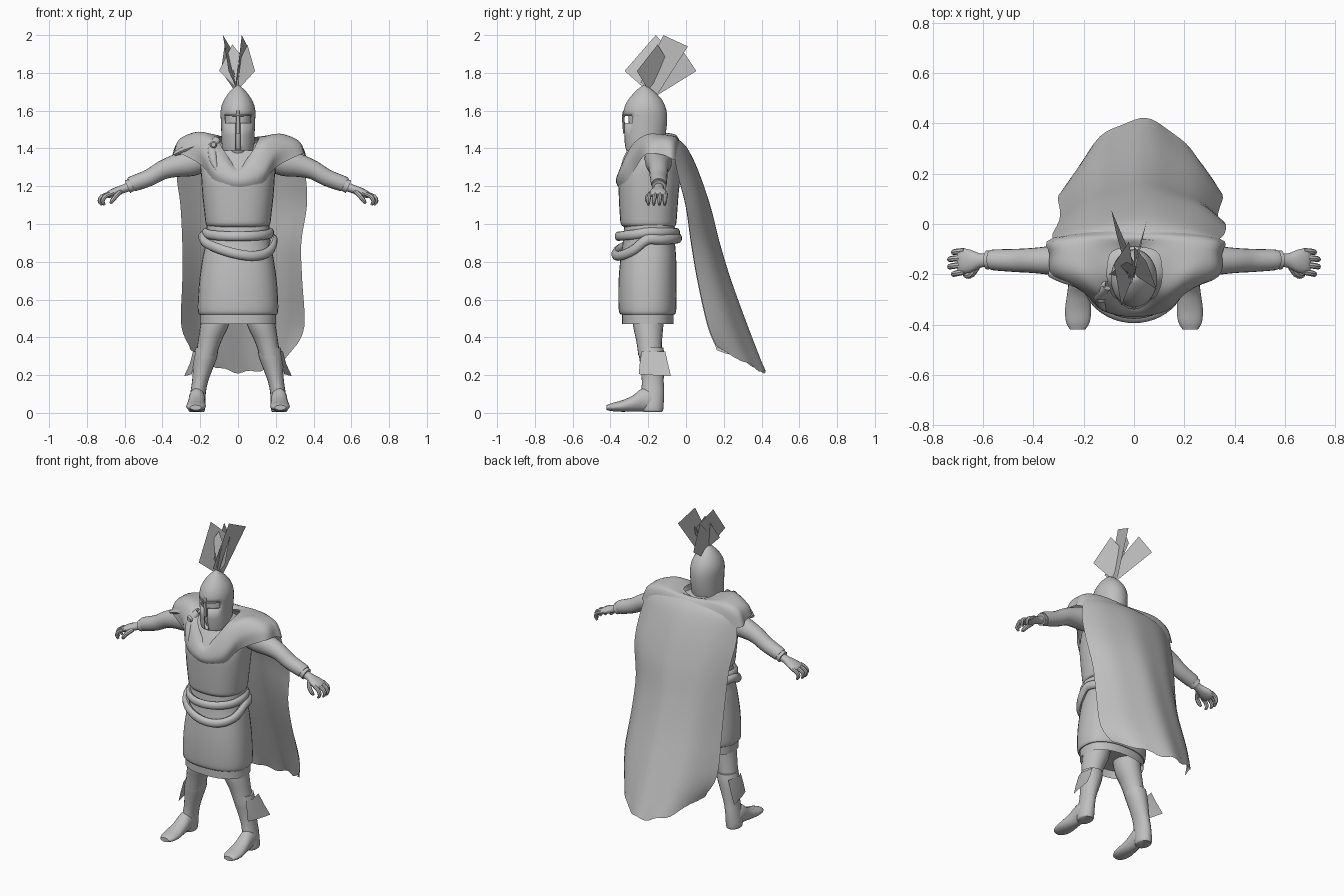
import bpy, bmesh, math
from mathutils import Vector

grey = bpy.data.materials.new("grey stone")
grey.diffuse_color = (0.52, 0.52, 0.52, 1)


def spline(keys, steps, closed=False):
    """Catmull-Rom curve through tuples of numbers."""
    keys = [Vector(k) for k in keys]
    n, out = len(keys), []
    get = (lambda i: keys[i % n]) if closed else (lambda i: keys[max(0, min(n - 1, i))])
    for i in range(n if closed else n - 1):
        a, b, c, d = (get(i + j) for j in (-1, 0, 1, 2))
        for s in range(steps):
            t = s / steps
            out.append(0.5 * (2 * b + (c - a) * t + (2 * a - 5 * b + 4 * c - d) * t ** 2
                              + (3 * b - a - 3 * c + d) * t ** 3))
    return out if closed else out + [keys[-1]]


def grid(name, rows, wrap=False, loop=False, caps=False, angle=40, cut=None):
    """Skin rows of points with quads."""
    bm = bmesh.new()
    vs = [[bm.verts.new(p) for p in r] for r in rows]
    m, n = len(vs), len(vs[0])
    for i in range(m if loop else m - 1):
        for j in range(n if wrap else n - 1):
            a, b = vs[i], vs[(i + 1) % m]
            bm.faces.new((a[j], a[(j + 1) % n], b[(j + 1) % n], b[j]))
    if caps:
        bm.faces.new(vs[0][::-1])
        bm.faces.new(vs[-1])
    if cut:
        bmesh.ops.delete(bm, geom=[f for f in bm.faces if cut(f.calc_center_median())], context='FACES')
    bmesh.ops.recalc_face_normals(bm, faces=bm.faces)
    me = bpy.data.meshes.new(name)
    bm.to_mesh(me)
    bm.free()
    me.materials.append(grey)
    ob = bpy.data.objects.new(name, me)
    bpy.context.collection.objects.link(ob)
    bpy.ops.object.select_all(action='DESELECT')
    ob.select_set(True)
    bpy.context.view_layer.objects.active = ob
    if angle:
        bpy.ops.object.shade_smooth_by_angle(angle=math.radians(angle))
    return ob


def sweep(name, keys, side, n=20, steps=3, closed=False, power=1.0, axis=None, caps=True, **kw):
    """Skin ellipses (x, y, z, radius along side, other radius) along a path."""
    pts = spline(keys, steps, closed)
    side, rows, m = Vector(side), [], len(pts)
    for i, p in enumerate(pts):
        nxt = pts[(i + 1) % m] if closed else pts[min(i + 1, m - 1)]
        prv = pts[i - 1] if closed else pts[max(i - 1, 0)]
        t = Vector(axis) if axis else (Vector(nxt[:3]) - Vector(prv[:3])).normalized()
        up = t.cross(side).normalized()
        sd = up.cross(t)
        row = []
        for k in range(n):
            c, s = math.cos(2 * math.pi * k / n), math.sin(2 * math.pi * k / n)
            c, s = (math.copysign(abs(v) ** power, v) for v in (c, s))
            row.append(Vector(p[:3]) + sd * c * p[3] + up * s * p[4])
        rows.append(row)
    return grid(name, rows, wrap=True, loop=closed, caps=caps and not closed, **kw)


def upright(name, keys, **kw):
    """Body part with level rings from (z, x radius, front y, back y)."""
    return sweep(name, [(0, (f + b) / 2, z, rx, (b - f) / 2) for z, rx, f, b in keys], (1, 0, 0),
                 axis=(0, 0, 1), **kw)


# Torso, skirt and undertunic
upright("torso", [(.985, .155, -.33, -.06), (1.0, .17, -.345, -.052), (1.04, .176, -.35, -.048),
                  (1.15, .188, -.356, -.04), (1.25, .195, -.355, -.03), (1.33, .20, -.31, -.03),
                  (1.39, .17, -.265, -.05), (1.44, .08, -.24, -.12)], n=32, power=.85)
upright("skirt", [(.522, .195, -.335, -.07), (.527, .21, -.352, -.055), (.58, .213, -.358, -.05),
                  (.7, .205, -.357, -.05), (.82, .188, -.347, -.052), (.9, .172, -.335, -.058),
                  (1.02, .165, -.325, -.06)], n=32, power=.85)
upright("undertunic", [(.47, .2, -.338, -.065), (.535, .2, -.338, -.065)], n=32, power=.85, steps=1, caps=False)


# Belt and draped sash
def belt(name, rx, ry, cy, z0, drop, r, h, tilt=0):
    keys = []
    for i in range(16):
        a = math.tau * i / 16
        f = max(0, -math.sin(a))
        keys.append((rx * math.cos(a), cy + ry * math.sin(a),
                     z0 - drop * f ** .8 - tilt * math.cos(a) * (f + .3), h, r))
    sweep(name, keys, (0, 0, 1), n=10, closed=True)


belt("belt", .173, .155, -.205, .955, .02, .018, .025)
belt("draped_sash", .19, .167, -.208, .925, .085, .02, .026, .03)

# Shoulder mantle: sections from neck to hem, front centre round to back centre
sections = [
    [(0, -.315, 1.30), (0, -.355, 1.275), (0, -.37, 1.22), (0, -.335, 1.165)],
    [(.075, -.295, 1.385), (.10, -.325, 1.35), (.13, -.345, 1.27), (.125, -.325, 1.205)],
    [(.10, -.26, 1.43), (.15, -.275, 1.43), (.205, -.275, 1.38), (.20, -.265, 1.30)],
    [(.11, -.22, 1.45), (.21, -.205, 1.475), (.31, -.20, 1.43), (.335, -.21, 1.37)],
    [(.11, -.17, 1.46), (.22, -.13, 1.475), (.32, -.12, 1.44), (.35, -.12, 1.365)],
    [(.09, -.11, 1.46), (.18, -.06, 1.465), (.29, -.055, 1.43), (.335, -.055, 1.34)],
    [(0, -.09, 1.44), (0, -.055, 1.46), (0, -.025, 1.43), (0, .0, 1.385)]]
ring = sections + [[(-x * .96, y, z + .01 * (x > .1)) for x, y, z in s] for s in sections[-2:0:-1]]
lines = [spline([s[k] for s in ring], 4, True) for k in range(4)]
cols = [spline([ln[i] for ln in lines], 4) for i in range(len(lines[0]))]
grid("mantle", cols, loop=True, angle=60)
# Gathered fold and clasp on one shoulder
sweep("mantle_fold", [(-.11, -.25, 1.45, .02, .015), (-.135, -.28, 1.41, .025, .018), (-.13, -.32, 1.34, .02, .015),
                      (-.11, -.345, 1.28, .005, .005)], (1, 0, 0), n=10)
sweep("shoulder_fold", [(-.11, -.24, 1.445, .02, .02), (-.2, -.225, 1.42, .03, .022), (-.28, -.205, 1.395, .03, .02),
                        (-.335, -.19, 1.37, .02, .01)], (0, 1, 0), n=10)
sweep("clasp", [(-.13, -.30, 1.42, .02, .02), (-.13, -.312, 1.42, .012, .012)], (1, 0, 0), n=10, steps=1)

# Cape: (centre z, edge z, left x, right x, centre y, edge y)
cape_keys = [(1.46, 1.46, -.2, .2, -.06, -.10), (1.41, 1.41, -.30, .31, 0, -.07),
             (1.29, 1.27, -.325, .355, .06, -.045), (1.1, 1.1, -.305, .365, .125, 0),
             (.9, .9, -.295, .335, .175, .03), (.7, .7, -.295, .34, .235, .065),
             (.45, .46, -.30, .352, .325, .12), (.215, .34, -.25, .30, .415, .17)]
rows = []
for i, (zc, ze, xl, xr, yc, ye) in enumerate(spline(cape_keys, 4)):
    row, fall = [], i / 28
    for j in range(25):
        u = j / 12 - 1
        bulge = abs(u) ** 2.2
        ripple = .008 * fall * math.sin(u * 9 + .8)
        row.append(((xl + xr) / 2 + u * (xr - xl) / 2, yc + (ye - yc) * bulge + ripple,
                    zc + (ze - zc) * bulge + (.008 * math.sin(u * 14) if i == 28 else 0)))
    rows.append(row)
grid("cape", rows, angle=50)

# Helmet with open eye band and face slit
shell = [(1.39, .082, -.318, -.13), (1.42, .086, -.325, -.12), (1.47, .088, -.328, -.108), (1.535, .09, -.33, -.1),
         (1.572, .092, -.333, -.1), (1.6, .092, -.33, -.103), (1.63, .086, -.322, -.112), (1.66, .073, -.305, -.128),
         (1.69, .053, -.28, -.155), (1.71, .035, -.26, -.178), (1.725, .018, -.24, -.2), (1.735, .004, -.224, -.216)]
helmet = upright("helmet", shell, n=40, steps=1, cut=lambda c: c.y < -.2 and (
    1.535 < c.z < 1.572 and abs(c.x) < .07 or 1.4 < c.z < 1.535 and abs(c.x) < .01))
thick = helmet.modifiers.new("thickness", 'SOLIDIFY')
thick.thickness = .008
upright("head", [(1.36, .05, -.27, -.14), (1.42, .062, -.295, -.13), (1.5, .072, -.305, -.12),
                 (1.6, .07, -.3, -.12), (1.66, .04, -.27, -.16)])
sweep("nose_guard", [(0, -.328, 1.60, .008, .006), (0, -.332, 1.555, .010, .007), (0, -.327, 1.48, .011, .006)],
      (1, 0, 0), n=8, steps=1)
sweep("brow_ridge", [(-.085, -.25, 1.576, .004, .004), (-.055, -.308, 1.576, .005, .005), (0, -.335, 1.575, .005, .005),
                     (.055, -.308, 1.576, .005, .005), (.085, -.25, 1.576, .004, .004)], (0, 0, 1), n=8)

# Plume: flat cards fanning from the crown
cards = [((0, -.20, 1.70), (-.05, -.325, 1.81), (-.08, -.16, 2.0), (-.02, -.07, 1.90)),
         ((0, -.155, 1.68), (-.09, .055, 1.81), (-.07, -.04, 1.95), (-.02, -.22, 1.80)),
         ((0, -.20, 1.71), (.09, -.26, 1.81), (.05, -.15, 1.95), (.0, -.09, 1.85)),
         ((0, -.155, 1.68), (.05, .01, 1.94), (.02, -.12, 2.0), (-.01, -.24, 1.75)),
         ((0, -.22, 1.71), (-.10, -.2, 1.81), (-.03, -.15, 1.95), (.01, -.17, 1.9))]
for i, (a, b, c, d) in enumerate(cards):
    grid(f"plume_card_{i + 1}", [(a, b), (d, c)], angle=0)

# Limbs on both sides
for s, tag in ((1, "left"), (-1, "right")):
    def limb(name, keys, side, **kw):
        sweep(f"{tag}_{name}", [(s * k[0], *k[1:]) for k in keys], side, **kw)

    limb("sleeve", [(.17, -.15, 1.35, .07, .07), (.25, -.145, 1.325, .07, .072), (.33, -.145, 1.308, .058, .06),
                    (.40, -.145, 1.285, .05, .05), (.47, -.145, 1.245, .046, .045), (.55, -.143, 1.215, .042, .042),
                    (.565, -.143, 1.208, .04, .04)], (0, 1, 0))
    limb("cuff", [(.555, -.143, 1.21, .034, .034), (.585, -.143, 1.197, .038, .036)], (0, 1, 0), n=16, steps=1)
    limb("hand", [(.57, -.143, 1.2, .026, .024), (.61, -.145, 1.185, .028, .022), (.65, -.147, 1.17, .045, .022),
                  (.685, -.147, 1.155, .05, .018), (.7, -.147, 1.15, .04, .01)], (0, 1, 0), n=16)
    for f, y in enumerate((-.19, -.162, -.134, -.107)):
        reach = .74 if f in (1, 2) else .725
        limb(f"finger_{f + 1}", [(.675, y, 1.16, .012, .012), (reach - .02, y * 1.03, 1.145, .012, .012),
                                 (reach - .008, y * 1.05, 1.12, .011, .011), (reach - .02, y * 1.05, 1.10, .006, .006)],
             (0, 1, 0), n=8)
    limb("thumb", [(.625, -.17, 1.17, .014, .014), (.645, -.2, 1.15, .013, .013), (.665, -.205, 1.125, .012, .012),
                   (.675, -.2, 1.11, .006, .006)], (0, 1, 0), n=8)
    level = dict(axis=(0, 0, 1))
    limb("leg", [(.105, -.2, .56, .08, .085), (.125, -.2, .46, .075, .08), (.15, -.195, .38, .062, .068),
                 (.17, -.19, .3, .054, .062)], (1, 0, 0), **level)
    limb("boot", [(.165, -.185, .345, .06, .066), (.172, -.182, .30, .063, .067), (.185, -.178, .24, .054, .062),
                  (.2, -.176, .17, .043, .058), (.211, -.176, .11, .041, .06), (.217, -.176, .05, .045, .058),
                  (.219, -.176, .015, .044, .055), (.219, -.176, .006, .038, .05)], (1, 0, 0), **level)
    limb("foot", [(.218, -.15, .05, .03, .042), (.218, -.19, .068, .042, .06), (.218, -.235, .068, .043, .06),
                  (.22, -.28, .05, .046, .043), (.222, -.34, .036, .052, .03), (.223, -.39, .031, .047, .022),
                  (.224, -.42, .028, .03, .013)], (1, 0, 0), axis=(0, -1, 0))
    # Loose greave flaps on the outer calf
    flap = [[(s * x, y, z) for x, y, z in r] for r in (
        [(.222, -.235, .325), (.238, -.19, .325), (.222, -.11, .325)],
        [(.235, -.245, .26), (.255, -.19, .26), (.25, -.095, .26)],
        [(.245, -.25, .205), (.262, -.19, .2), (.285, -.08, .195)])]
    grid(f"{tag}_greave_flap", flap, angle=30)
